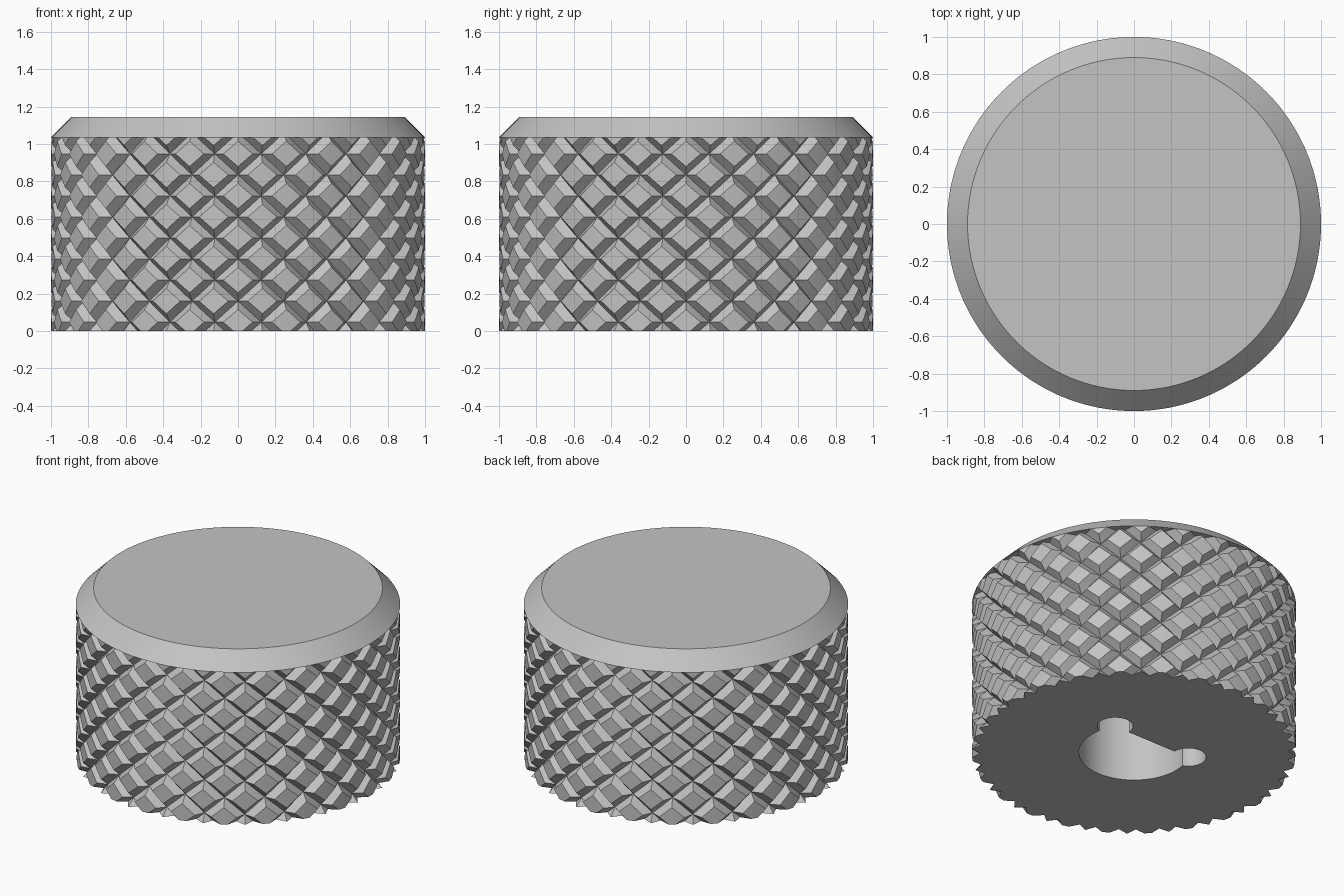
import bpy, bmesh, math
from mathutils import Vector

if "Cube" in bpy.data.objects:
    bpy.data.objects.remove(bpy.data.objects["Cube"], do_unlink=True)

GRIP_TOP, HEIGHT = 1.035, 1.145
COLUMNS = 24            # diamonds around the grip
PITCH = 0.225           # diamond height
CROSSING_Z = 0.16       # height of one groove crossing
GROOVE, DEPTH = 0.2, 0.05
SHAFT_R, FLAT_Y, HOLE_DEPTH = 0.34, 0.17, 0.8

grey = bpy.data.materials.new("satin_grey")
grey.use_nodes = True
grey.diffuse_color = (0.55, 0.55, 0.55, 1)
grey.node_tree.nodes["Principled BSDF"].inputs["Base Color"].default_value = grey.diffuse_color


def add_object(name, bm):
    bmesh.ops.recalc_face_normals(bm, faces=bm.faces)
    mesh = bpy.data.meshes.new(name)
    bm.to_mesh(mesh)
    bm.free()
    mesh.materials.append(grey)
    obj = bpy.data.objects.new(name, mesh)
    bpy.context.collection.objects.link(obj)
    return obj


def activate(obj):
    bpy.ops.object.select_all(action='DESELECT')
    obj.select_set(True)
    bpy.context.view_layer.objects.active = obj


def prism(name, outline, bottom, top):
    bm = bmesh.new()
    base = bm.faces.new([bm.verts.new((x, y, bottom)) for x, y in outline])
    side = bmesh.ops.extrude_face_region(bm, geom=[base])
    moved = [v for v in side["geom"] if isinstance(v, bmesh.types.BMVert)]
    bmesh.ops.translate(bm, verts=moved, vec=(0, 0, top - bottom))
    return add_object(name, bm)


def arc(cx, cy, r, start, end, count):
    angles = [start + (end - start) * i / count for i in range(count + 1)]
    return [(cx + r * math.cos(a), cy + r * math.sin(a)) for a in angles]


# Knurled grip: bevelled diamonds between two sets of helical grooves
steps = [0, GROOVE, 0.5, 1 - GROOVE, 1]
last = len(steps) - 2


def knurl_point(u, v, du, dv):
    edge = min(du, 1 - du, dv, 1 - dv)
    r = 1 - DEPTH * max(0, 1 - edge / GROOVE)
    angle = (u + du + v + dv) / 2 * math.tau / COLUMNS
    z = CROSSING_Z + (u + du - v - dv) / 2 * PITCH
    return Vector((r * math.cos(angle), r * math.sin(angle), z))


bm = bmesh.new()
for row in range(-4, 11):
    for col in range(COLUMNS):
        grid = [[bm.verts.new(knurl_point(col + row, col, a, b)) for b in steps] for a in steps]
        for i in range(last + 1):
            for j in range(last + 1):
                a, b = grid[i][j], grid[i + 1][j]
                c, d = grid[i + 1][j + 1], grid[i][j + 1]
                if i in (0, last) and j in (0, last):   # mitred corners
                    if i == j:
                        faces = [(a, b, c), (a, c, d)]
                    else:
                        faces = [(a, b, d), (b, c, d)]
                else:
                    faces = [(a, b, c, d)]
                for f in faces:
                    bm.faces.new(f)
bmesh.ops.remove_doubles(bm, verts=bm.verts, dist=0.0005)

# Trim the grip flat at both ends and close it
for z, direction in ((0, -1), (GRIP_TOP, 1)):
    bmesh.ops.bisect_plane(bm, geom=bm.verts[:] + bm.edges[:] + bm.faces[:], dist=0.00001,
                           plane_co=(0, 0, z), plane_no=(0, 0, direction), clear_outer=True)
bmesh.ops.holes_fill(bm, edges=[e for e in bm.edges if e.is_boundary], sides=0)
grip = add_object("knurled_grip", bm)

# D-shaped shaft hole with round corner reliefs
flat_angle = math.asin(FLAT_Y / SHAFT_R)
corner_x = SHAFT_R * math.cos(flat_angle)
cutters = [prism("shaft_cutter", arc(0, 0, SHAFT_R, math.pi - flat_angle, math.tau + flat_angle, 64),
                 -0.1, HOLE_DEPTH)]
for side in (-1, 1):
    outline = arc(side * corner_x, FLAT_Y, 0.11, 0, math.tau, 40)[:-1]
    cutters.append(prism("relief_cutter", outline, -0.1, HOLE_DEPTH))
for cutter in cutters:
    cutter.hide_render = True
    activate(grip)
    cut = grip.modifiers.new("shaft_hole", 'BOOLEAN')
    cut.operation, cut.solver, cut.object = 'DIFFERENCE', 'EXACT', cutter
    bpy.ops.object.modifier_apply(modifier=cut.name)
    bpy.data.objects.remove(cutter, do_unlink=True)

# Chamfered cap
bm = bmesh.new()
bmesh.ops.create_cone(bm, cap_ends=True, segments=128, radius1=1, radius2=0.89,
                      depth=HEIGHT - GRIP_TOP)
bmesh.ops.translate(bm, verts=bm.verts, vec=(0, 0, (HEIGHT + GRIP_TOP) / 2))
cap = add_object("chamfered_cap", bm)

for obj in (grip, cap):
    activate(obj)
    bpy.ops.object.shade_smooth_by_angle(angle=math.radians(22))
